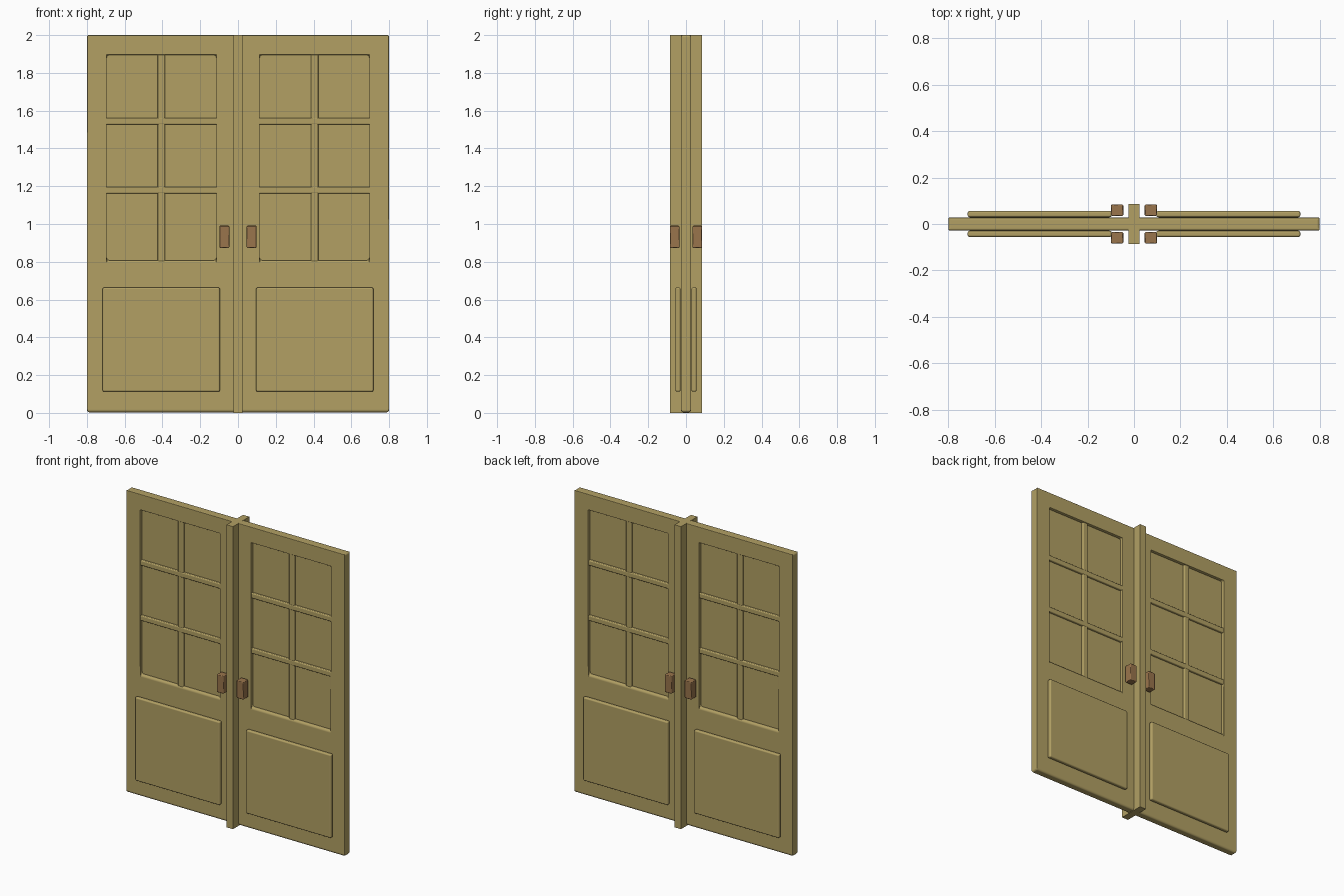
import bpy
import bmesh

if "Cube" in bpy.data.objects:
    bpy.data.objects.remove(bpy.data.objects["Cube"], do_unlink=True)


def make_material(name, rgb):
    mat = bpy.data.materials.new(name)
    mat.use_nodes = True
    mat.diffuse_color = (*rgb, 1)
    mat.node_tree.nodes["Principled BSDF"].inputs["Base Color"].default_value = (*rgb, 1)
    return mat


OAK = make_material("light_oak", (0.445, 0.352, 0.127))
HANDLE = make_material("brown_handle", (0.320, 0.176, 0.072))


def finish(name, bm, mat, bevel=0, segments=3):
    """Turn a bmesh into an object, with optional rounded edges."""
    bmesh.ops.recalc_face_normals(bm, faces=bm.faces)
    for face in bm.faces:
        face.smooth = bevel > 0
    mesh = bpy.data.meshes.new(name)
    bm.to_mesh(mesh)
    bm.free()
    mesh.materials.append(mat)
    obj = bpy.data.objects.new(name, mesh)
    bpy.context.collection.objects.link(obj)
    if bevel:
        mod = obj.modifiers.new("rounded_edges", "BEVEL")
        mod.width = bevel
        mod.segments = segments
        mod.limit_method = "ANGLE"
        mod.harden_normals = True
    return obj


def box(name, x, y, z, mat=OAK, bevel=0, segments=3):
    """Box from (min, max) ranges on each axis."""
    bm = bmesh.new()
    bmesh.ops.create_cube(bm, size=1)
    for v in bm.verts:
        v.co = [(lo + hi) / 2 + c * (hi - lo) for c, (lo, hi) in zip(v.co, (x, y, z))]
    return finish(name, bm, mat, bevel, segments)


def frame(name, outer, inner, depth, bevel):
    """Mitred rectangular slab with a window opening through it."""
    bm = bmesh.new()

    def ring(rect, y):
        x0, x1, z0, z1 = rect
        return [bm.verts.new((x, y, z)) for x, z in ((x0, z0), (x1, z0), (x1, z1), (x0, z1))]

    loops = [ring(outer, -depth), ring(inner, -depth), ring(inner, depth), ring(outer, depth)]
    for a, b in zip(loops, loops[1:] + loops[:1]):
        for i in range(4):
            j = (i + 1) % 4
            bm.faces.new((a[i], a[j], b[j], b[i]))
    return finish(name, bm, OAK, bevel)


SLAB = 0.027        # half thickness of the door leaf
WIN_X = (0.115, 0.695)
WIN_Z = (0.808, 1.894)

for side, s in (("left", 1), ("right", -1)):
    def span(a, b):
        return tuple(sorted((s * a, s * b)))

    # Door leaf with its window opening
    frame(side + "_door_leaf", (*span(0.008, 0.8), 0.003, 2.0), (*span(*WIN_X), *WIN_Z), SLAB, 0.012)

    # Recessed pane and glazing bars
    box(side + "_window_pane", span(0.105, 0.705), (-0.008, 0.008), (0.795, 1.905))
    box(side + "_upright_bar", span(0.387, 0.425), (-0.022, 0.022), (0.8, 1.9), bevel=0.006)
    for level, z in (("upper", 1.544), ("lower", 1.179)):
        box(f"{side}_{level}_cross_bar", span(0.108, 0.702), (-0.024, 0.024),
            (z - 0.017, z + 0.017), bevel=0.006)

    # Raised panel and handle on both faces
    for face, d in (("front", -1), ("back", 1)):
        def deep(a, b):
            return tuple(sorted((d * a, d * b)))

        box(f"{side}_{face}_panel", span(0.096, 0.717), deep(0.029, 0.056), (0.112, 0.664), bevel=0.009)
        box(f"{side}_{face}_handle", span(0.046, 0.099), deep(0.034, 0.085), (0.873, 0.991),
            HANDLE, bevel=0.005, segments=1)

# Post where the two leaves meet
box("centre_post", (-0.0235, 0.0235), (-0.086, 0.086), (0, 2))
